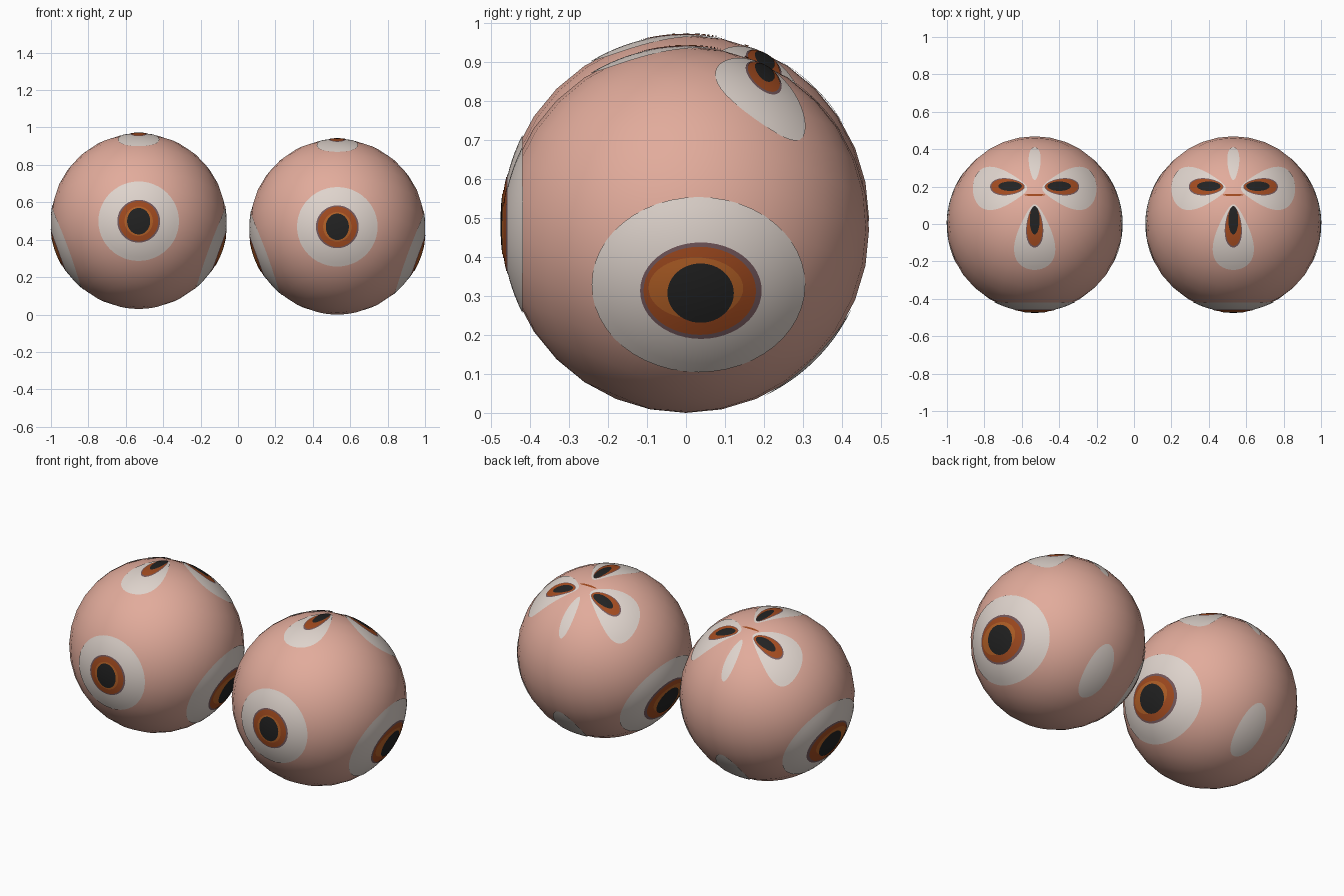
import bpy
import bmesh
import math
from mathutils import Vector, Matrix

cube = bpy.data.objects.get("Cube")
if cube:
    bpy.data.objects.remove(cube, do_unlink=True)

R = 0.469          # ball radius
TILT = math.radians(22.5)
X, Y, Z = Vector((1, 0, 0)), Vector((0, 1, 0)), Vector((0, 0, 1))


def material(name, r, g, b):
    m = bpy.data.materials.new(name)
    m.use_nodes = True
    m.diffuse_color = (r, g, b, 1)
    node = next(n for n in m.node_tree.nodes if n.type == 'BSDF_PRINCIPLED')
    node.inputs["Base Color"].default_value = (r, g, b, 1)
    node.inputs["Roughness"].default_value = 0.8
    return m


SKIN = material("skin_pink", 0.76, 0.41, 0.33)
WHITE = material("eye_white", 0.74, 0.66, 0.61)
RIM = material("rim_mauve", 0.18, 0.10, 0.11)
IRIS = material("iris_orange", 0.36, 0.07, 0.014)
GLOW = material("iris_light_orange", 0.46, 0.12, 0.02)
PUPIL = material("pupil_black", 0.016, 0.016, 0.016)


def finish(bm, name, mats, location):
    mesh = bpy.data.meshes.new(name)
    for f in bm.faces:
        f.smooth = True
    bm.to_mesh(mesh)
    bm.free()
    for m in mats:
        mesh.materials.append(m)
    ob = bpy.data.objects.new(name, mesh)
    ob.location = location
    bpy.context.collection.objects.link(ob)
    return ob


def ball(name, centre):
    bm = bmesh.new()
    bmesh.ops.create_uvsphere(bm, u_segments=32, v_segments=16, radius=R,
                              matrix=Matrix.Rotation(-TILT, 4, 'X'))
    finish(bm, name, [SKIN], centre)


def painted_patch(name, centre, axes, layers, segments=48):
    """Thin stacked discs hugging the ball; each layer is
    (material, centre u, centre v, half length, half width, pear amount)."""
    u, v, n = axes
    bm = bmesh.new()
    for level, (mat, cu, cv, a, b, pear) in enumerate(layers):
        radius = R + 0.0012 * (level + 1)

        def point(s, t):
            pu = cu + s * a * math.cos(t)
            pv = cv + s * b * math.sin(t) * (1 + pear * math.cos(t))
            depth = math.sqrt(max(R * R - pu * pu - pv * pv, 0))
            return (u * pu + v * pv + n * depth) * (radius / R)

        rings = 10 if level == 0 else 5
        hub = bm.verts.new(point(0, 0))
        inner = None
        for k in range(1, rings + 1):
            ring = [bm.verts.new(point(k / rings, math.tau * i / segments))
                    for i in range(segments)]
            for i in range(segments):
                j = (i + 1) % segments
                quad = ([hub, ring[i], ring[j]] if inner is None
                        else [inner[i], ring[i], ring[j], inner[j]])
                bm.faces.new(quad).material_index = level
            inner = ring
    # Turn every face outward
    bm.normal_update()
    for f in bm.faces:
        if f.normal.dot(f.calc_center_median()) < 0:
            f.normal_flip()
    finish(bm, name, [layer[0] for layer in layers], centre)


FRONT_EYE = [(WHITE, 0, 0, 0.215, 0.212, 0),
             (RIM, 0, 0, 0.114, 0.114, 0),
             (IRIS, 0, 0, 0.104, 0.107, 0),
             (GLOW, 0, 0, 0.075, 0.078, 0),
             (PUPIL, 0, 0, 0.061, 0.070, 0)]

SIDE_EYE = [(WHITE, 0.032, -0.14, 0.273, 0.224, 0),
            (RIM, 0.038, -0.155, 0.155, 0.123, 0),
            (IRIS, 0.035, -0.155, 0.143, 0.112, 0),
            (GLOW, 0.025, -0.148, 0.12, 0.078, 0),
            (PUPIL, 0.037, -0.16, 0.084, 0.075, 0)]

FRONT_PETAL = [(WHITE, 0.07, 0, 0.175, 0.1, 0.5),
               (RIM, 0.016, 0, 0.109, 0.045, 0.2),
               (IRIS, 0.012, 0, 0.104, 0.040, 0.2),
               (PUPIL, -0.02, 0, 0.075, 0.026, 0)]

SIDE_PETAL = [(WHITE, 0.185, 0.19, 0.145, 0.105, 0.5),
              (RIM, 0.145, 0.198, 0.092, 0.045, 0.2),
              (IRIS, 0.143, 0.198, 0.087, 0.040, 0.2),
              (PUPIL, 0.13, 0.2, 0.062, 0.025, 0)]

BACK_PETAL = [(WHITE, 0.322, 0, 0.088, 0.031, 0.3)]
BACK_SLIVER = [(WHITE, 0, 0, 0.08, 0.16, 0)]
CROWN_STREAK = [(IRIS, 0.0, 0.155, 0.055, 0.006, 0)]

for side, sx, height in (("left", 1, R), ("right", -1, R + 0.03)):
    c = Vector((sx * (1 - R), 0, height))
    ball(side + "_ball", c)
    # Lower row of eyes
    painted_patch(side + "_front_eye", c, (X, Z, -Y), FRONT_EYE)
    painted_patch(side + "_back_sliver", c,
                  (X, (Y + Z).normalized(), (Y - Z).normalized()), BACK_SLIVER)
    # Petals around the crown
    painted_patch(side + "_front_petal", c, (-Y, X, Z), FRONT_PETAL)
    painted_patch(side + "_back_petal", c, (Y, X, Z), BACK_PETAL)
    painted_patch(side + "_crown_streak", c, (X, Y, Z), CROWN_STREAK)
    # Mirrored pairs
    for label, d in (("left", X), ("right", -X)):
        painted_patch(f"{side}_ball_{label}_eye", c, (Y, Z, d), SIDE_EYE)
        painted_patch(f"{side}_ball_{label}_petal", c, (d, Y, Z), SIDE_PETAL)
